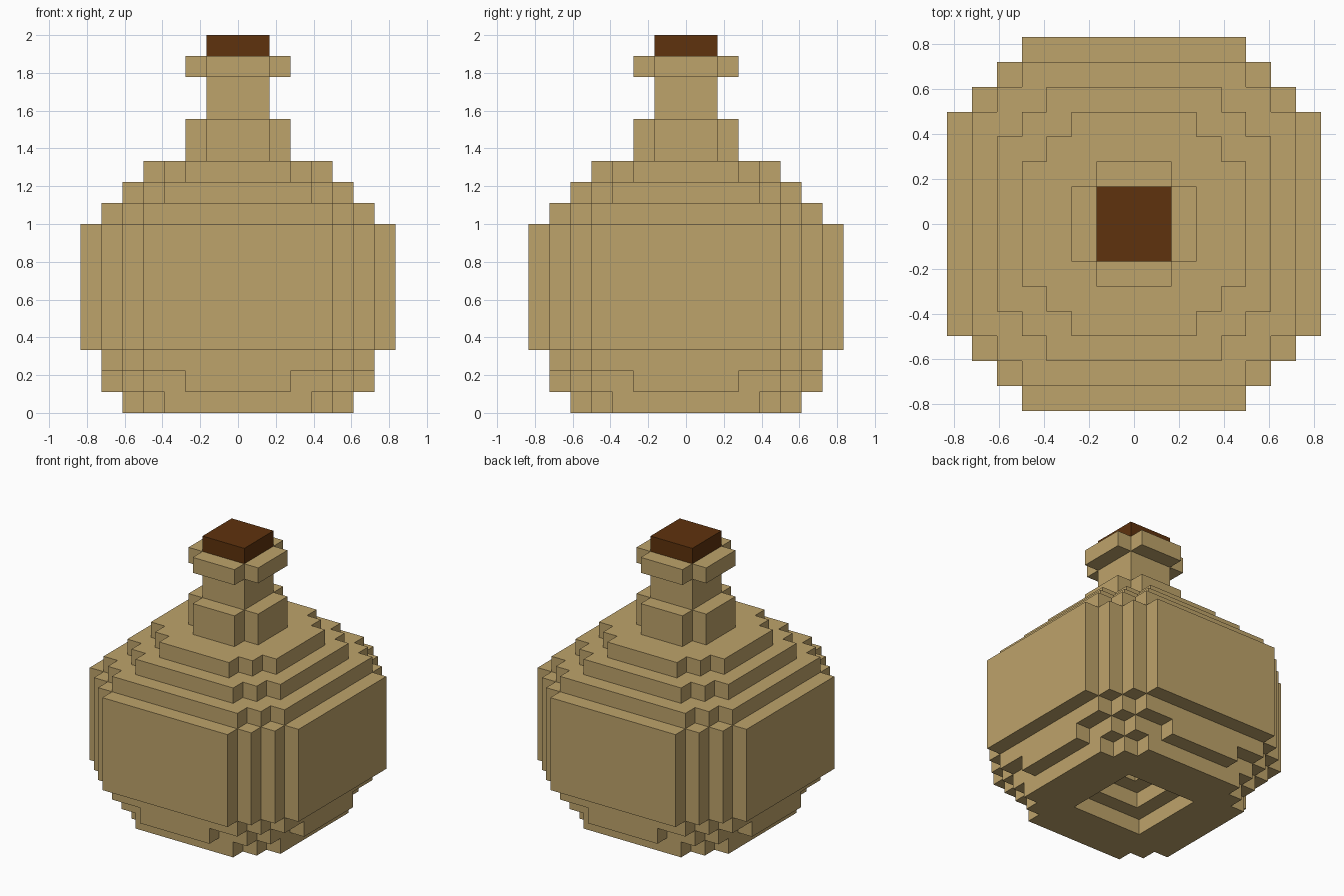
import bpy
import bmesh

cube = bpy.data.objects.get("Cube")
if cube:
    bpy.data.objects.remove(cube, do_unlink=True)

U = 1 / 9  # size of one block; the bottle is 18 blocks tall


def make_material(name, rgb):
    mat = bpy.data.materials.new(name)
    mat.use_nodes = True
    mat.diffuse_color = (*rgb, 1)
    bsdf = next(n for n in mat.node_tree.nodes if n.type == 'BSDF_PRINCIPLED')
    bsdf.inputs["Base Color"].default_value = (*rgb, 1)
    bsdf.inputs["Roughness"].default_value = 0.8
    return mat


tan = make_material("tan_clay", (0.515, 0.367, 0.145))
brown = make_material("dark_brown_cork", (0.113, 0.032, 0.004))


def quarter_outline(steps, hole):
    """Stepped outline of one quadrant; steps are its outer corners, from x to y."""
    pts = [(hole, 0), (steps[0][0], 0)]
    for i, (x, y) in enumerate(steps):
        pts.append((x, y))
        pts.append((steps[i + 1][0] if i + 1 < len(steps) else 0, y))
    pts += [(0, hole), (hole, hole)] if hole else []
    return pts


def build_part(name, mat, layers):
    """Stack stepped slabs (bottom, top, corners, hole) and mirror the quadrant."""
    bm = bmesh.new()
    for z0, z1, steps, hole in layers:
        verts = [bm.verts.new((x * U, y * U, z0 * U))
                 for x, y in quarter_outline(steps, hole)]
        base = bm.faces.new(verts)
        ext = bmesh.ops.extrude_face_region(bm, geom=[base], use_keep_orig=True)
        top = [g for g in ext["geom"] if isinstance(g, bmesh.types.BMVert)]
        bmesh.ops.translate(bm, vec=(0, 0, (z1 - z0) * U), verts=top)
    bmesh.ops.recalc_face_normals(bm, faces=bm.faces[:])
    # Open the slabs along the two mirror planes
    seams = [f for f in bm.faces
             if any(all(abs(v.co[a]) < 1e-5 for v in f.verts) for a in (0, 1))]
    bmesh.ops.delete(bm, geom=seams, context='FACES')
    mesh = bpy.data.meshes.new(name)
    bm.to_mesh(mesh)
    bm.free()
    mesh.materials.append(mat)
    obj = bpy.data.objects.new(name, mesh)
    bpy.context.collection.objects.link(obj)
    mirror = obj.modifiers.new("mirror", 'MIRROR')
    mirror.use_axis = (True, True, False)
    mirror.merge_threshold = 0.0005
    return obj


cross = [(2.5, 1.5), (1.5, 2.5)]
square = [(1.5, 1.5)]
round_11 = [(5.5, 3.5), (4.5, 4.5), (3.5, 5.5)]
round_13 = [(6.5, 4.5), (5.5, 5.5), (4.5, 6.5)]

# Foot with the stepped hollow underneath
build_part("base", tan, [
    (0, 1, round_11, 2.5),
    (1, 2, [(6.5, 2.5), (5.5, 4.5), (4.5, 5.5), (2.5, 6.5)], 1.5),
    (2, 3, round_13, 0.5),
])

# Wide belly
build_part("belly", tan, [
    (3, 9, [(7.5, 4.5), (6.5, 5.5), (5.5, 6.5), (4.5, 7.5)], 0),
])

# Shoulder tapering up to the neck
build_part("shoulder", tan, [
    (9, 10, round_13, 0),
    (10, 11, round_11, 0),
    (11, 12, [(4.5, 2.5), (3.5, 3.5), (2.5, 4.5)], 0),
])

# Collar, neck, lip and stopper
build_part("collar", tan, [(12, 14, cross, 0)])
build_part("neck", tan, [(14, 16, square, 0)])
build_part("lip", tan, [(16, 17, cross, 0)])
build_part("cork", brown, [(17, 18, square, 0)])
